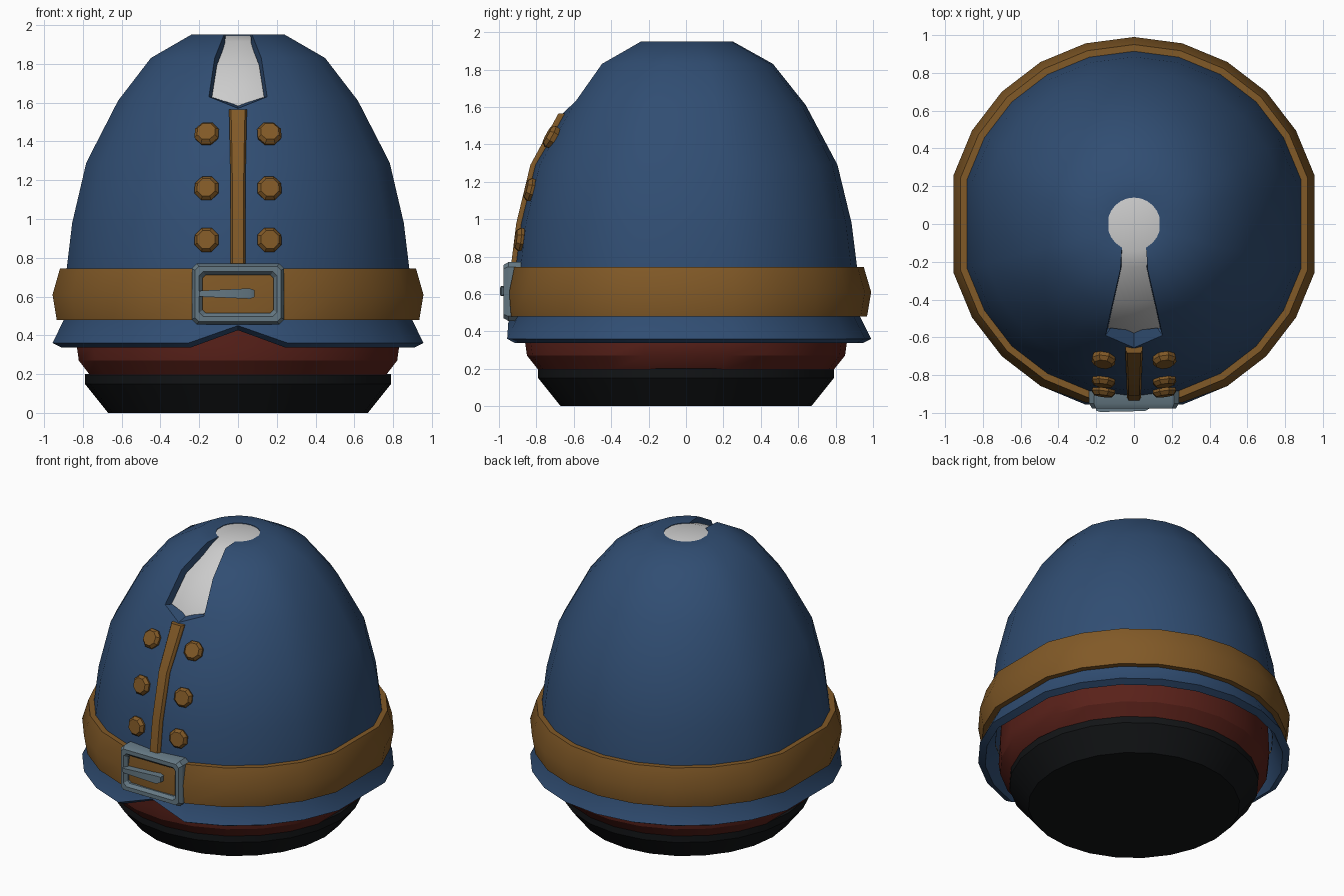
import bpy
from math import sin, cos, radians, tan
from mathutils import Vector

if "Cube" in bpy.data.objects:
    bpy.data.objects.remove(bpy.data.objects["Cube"])


def material(name, rgb):
    m = bpy.data.materials.new(name)
    m.diffuse_color = (*rgb, 1)
    m.use_nodes = True
    m.node_tree.nodes["Principled BSDF"].inputs["Base Color"].default_value = m.diffuse_color
    return m


BLUE = material("blue_cloth", (0.03, 0.075, 0.17))
TAN = material("tan_leather", (0.22, 0.1, 0.02))
RED = material("dark_red", (0.1, 0.015, 0.01))
BLACK = material("black", (0.006, 0.007, 0.008))
STEEL = material("steel", (0.13, 0.19, 0.23))


def make(name, verts, faces, mat=None, thickness=0, angle=30):
    me = bpy.data.meshes.new(name)
    me.from_pydata(verts, [], faces)
    ob = bpy.data.objects.new(name, me)
    bpy.context.collection.objects.link(ob)
    if mat:
        me.materials.append(mat)
    bpy.ops.object.select_all(action='DESELECT')
    ob.select_set(True)
    bpy.context.view_layer.objects.active = ob
    if thickness:
        mod = ob.modifiers.new("shell", 'SOLIDIFY')
        mod.thickness = thickness
        mod.offset = -1
        bpy.ops.object.modifier_apply(modifier=mod.name)
    bpy.ops.object.shade_smooth_by_angle(angle=radians(angle))
    return ob


def loft(rings, closed=False, cap_start=False, cap_end=False):
    """Join equal-length closed rings of points with quads."""
    n = len(rings[0])
    verts = [p for r in rings for p in r]
    faces = []
    m = len(rings)
    for i in range(m if closed else m - 1):
        k = (i + 1) % m
        for j in range(n):
            l = (j + 1) % n
            faces.append((i * n + j, i * n + l, k * n + l, k * n + j))
    if cap_start:
        faces.append(tuple(reversed(range(n))))
    if cap_end:
        faces.append(tuple(range((m - 1) * n, m * n)))
    return verts, faces


# 15 degree steps counted from the front; the flat-sided ring skips +-90
FULL = list(range(-11, 13))
FLAT = [k for k in FULL if abs(k) != 6]


def ring(r, z, steps=FLAT):
    return [(r * sin(radians(15 * k)), -r * cos(radians(15 * k)), z) for k in steps]


# Black base and red under-layer
make("base", *loft([ring(r, z, FULL) for r, z in
     [(0.67, 0), (0.79, 0.15), (0.79, 0.2), (0.7, 0.205)]],
     cap_start=True, cap_end=True), BLACK)
make("under_layer", *loft([ring(r, z) for r, z in
     [(0.79, 0.195), (0.85, 0.27), (0.86, 0.34), (0.85, 0.55)]],
     cap_start=True, cap_end=True), RED)

# Blue coat shell with an open collar at the front and a raised hem
COAT = [(0.99, 0.36), (0.93, 0.48), (0.915, 0.74), (0.885, 0.98), (0.81, 1.29),
        (0.64, 1.61), (0.465, 1.83), (0.25, 1.95), (0.14, 1.95)]
verts, faces = loft([ring(r, z) for r, z in COAT])
n, f = len(FLAT), FLAT.index(0)
verts[f] = (0, -0.95, 0.45)
verts[5 * n + f] = (0, -0.655, 1.57)
for s in (-1, 1):
    verts[5 * n + f + s] = (s * 0.15, -0.59, 1.63)
    verts[7 * n + f + s] = (s * 0.072, -0.24, 1.95)
    verts[8 * n + f + s] = (s * 0.064, -0.124, 1.95)
faces = [q for i, q in enumerate(faces) if not (i // n >= 5 and i % n in (f - 1, f))]
used = sorted({i for q in faces for i in q})
remap = {v: i for i, v in enumerate(used)}
make("coat", [verts[i] for i in used], [tuple(remap[i] for i in q) for q in faces],
     BLUE, thickness=0.05)

# Ledge at the bottom of the collar opening
make("collar_lip", [(-0.15, -0.59, 1.63), (0, -0.655, 1.57), (0.15, -0.59, 1.63),
                    (0.125, -0.55, 1.625), (0, -0.565, 1.585), (-0.125, -0.55, 1.625)],
     [(0, 1, 4, 5), (1, 2, 3, 4)], BLUE)

# White shirt seen through the collar
make("shirt", *loft([ring(r, z, FULL) for r, z in
     [(0.6, 1.5), (0.58, 1.58), (0.42, 1.78), (0.23, 1.915), (0.145, 1.946)]],
     cap_end=True), angle=40)

# Belt, flattened behind the buckle
belt = [ring(r, z) for r, z in
        [(0.88, 0.48), (0.968, 0.48), (0.99, 0.61), (0.95, 0.745), (0.89, 0.745)]]
belt = [[(x, max(y, -0.945), z) for x, y, z in r] for r in belt]
make("belt", *loft(belt, closed=True), TAN)

# Placket strip running down the coat front
rows = []
for r, z, w in [(0.915, 0.74, 0.038), (0.885, 0.98, 0.038),
                (0.81, 1.29, 0.04), (0.66, 1.565, 0.046)]:
    rows.append([(-w, -r + 0.03, z), (-w, -r - 0.005, z), (-w + 0.01, -r - 0.022, z),
                 (w - 0.01, -r - 0.022, z), (w, -r - 0.005, z), (w, -r + 0.03, z)])
make("placket", *loft(rows, cap_start=True, cap_end=True), TAN)


# Buttons, aligned to the coat surface
def coat_at(z):
    for (r0, z0), (r1, z1) in zip(COAT, COAT[1:]):
        if z0 <= z <= z1:
            return r0 + (r1 - r0) * (z - z0) / (z1 - z0), (r0 - r1) / (z1 - z0)


for level, z in (("lower", 0.89), ("middle", 1.155), ("upper", 1.435)):
    r, slope = coat_at(z)
    for side, s in (("left", -1), ("right", 1)):
        yaw = radians(7.5)
        normal = Vector((s * sin(yaw), -cos(yaw), slope)).normalized()
        centre = Vector((s * 0.16, -r + 0.16 * tan(yaw), z))
        rot = normal.to_track_quat('Z', 'Y')
        disc = [[centre + rot @ Vector((a * cos(radians(45 * k + 22.5)),
                                        a * sin(radians(45 * k + 22.5)), h))
                 for k in range(8)]
                for a, h in [(0.06, -0.02), (0.067, 0.015), (0.05, 0.036)]]
        make(f"button_{level}_{side}", *loft(disc, cap_start=True, cap_end=True), TAN)


# Buckle frame and prong
def chamfered(hx, hz, c, y):
    pts = [(-hx + c, -hz), (hx - c, -hz), (hx, -hz + c), (hx, hz - c),
           (hx - c, hz), (-hx + c, hz), (-hx, hz - c), (-hx, -hz + c)]
    return [(x, y, 0.613 + z) for x, z in pts]


make("buckle_frame", *loft([chamfered(*a) for a in [
    (0.238, 0.157, 0.025, -0.88), (0.238, 0.157, 0.025, -0.95),
    (0.222, 0.142, 0.02, -0.976), (0.2, 0.115, 0.02, -0.976),
    (0.183, 0.097, 0.015, -0.955), (0.183, 0.097, 0.015, -0.89)]],
    closed=True), STEEL)
prong = []
for x, h, y in [(-0.2, 0.014, -0.988), (-0.18, 0.016, -0.995),
                (0.06, 0.027, -0.99), (0.085, 0.018, -0.975)]:
    prong.append([(x, -0.935, 0.615 - h), (x, y, 0.615 - h),
                  (x, y, 0.615 + h), (x, -0.935, 0.615 + h)])
prong = [list(reversed(p)) for p in prong]
make("buckle_prong", *loft(prong, cap_start=True, cap_end=True), STEEL)
